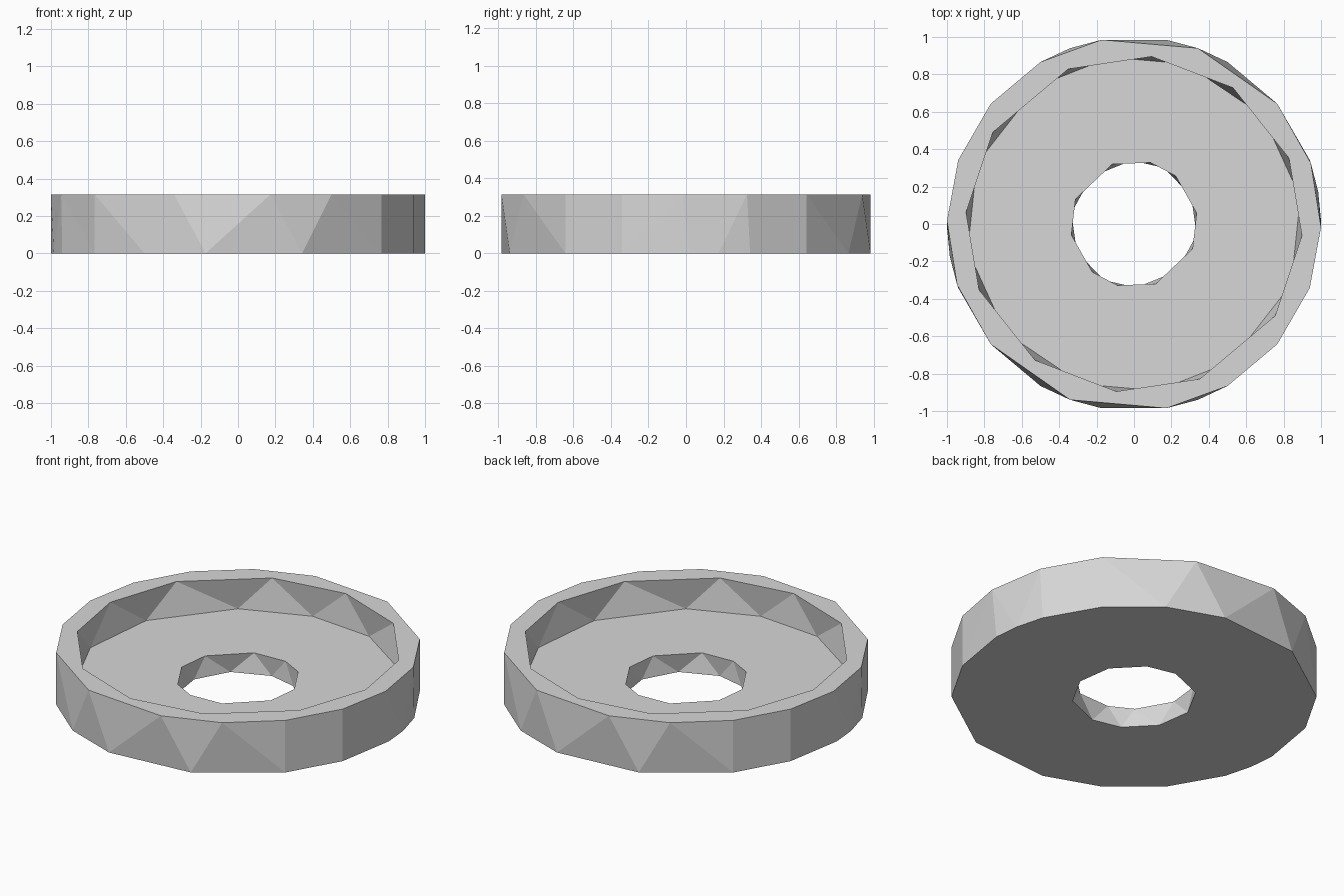
import bpy
import bmesh
from math import sin, cos, radians

cube = bpy.data.objects.get("Cube")
if cube:
    bpy.data.objects.remove(cube, do_unlink=True)

HEIGHT, FLOOR = 0.315, 0.12


def material(name, value):
    mat = bpy.data.materials.new(name)
    mat.use_nodes = True
    colour = (value, value, value, 1.0)
    mat.diffuse_color = colour
    mat.node_tree.nodes["Principled BSDF"].inputs["Base Color"].default_value = colour
    return mat


def ring(bm, radius, z, half_turn):
    """Uneven ring of vertices; the second half repeats the first."""
    angles = half_turn + [a + 180 for a in half_turn]
    verts = [bm.verts.new((radius * cos(radians(a)), radius * sin(radians(a)), z))
             for a in angles]
    return angles + [angles[0] + 360], verts + [verts[0]]


def zip_rings(bm, first, second):
    """Join two rings with a strip of flat triangles, in order of angle."""
    (a, va), (b, vb) = first, second
    i = j = 0
    while i < len(a) - 1 or j < len(b) - 1:
        if j == len(b) - 1 or (i < len(a) - 1 and a[i + 1] <= b[j + 1]):
            bm.faces.new((va[i], va[i + 1], vb[j]))
            i += 1
        else:
            bm.faces.new((va[i], vb[j + 1], vb[j]))
            j += 1


bm = bmesh.new()
# Rings from the underside, over the rim, into the recess and down the hole
rings = [
    ring(bm, 1.0, 0, [1, 10, 20, 40, 60, 80, 110, 140, 160]),
    ring(bm, 1.0, HEIGHT, [-1, 19, 40, 70, 100, 120, 140, 160]),
    ring(bm, 0.9, HEIGHT, [-4, 23, 54, 84, 113, 147]),
    ring(bm, 0.9, FLOOR, [9, 40, 72, 98, 125, 159]),
    ring(bm, 0.34, FLOOR, [10, 49, 75, 110, 157]),
    ring(bm, 0.34, 0, [-10, 26, 62, 92, 132]),
]
for k, current in enumerate(rings):
    zip_rings(bm, current, rings[(k + 1) % len(rings)])

# Merge the level surfaces into clean flat areas and face everything outward
bmesh.ops.recalc_face_normals(bm, faces=bm.faces)
mesh = bpy.data.meshes.new("recessed_disc")
bm.to_mesh(mesh)
bm.free()
mesh.materials.append(material("light_grey", 0.68))
disc = bpy.data.objects.new("recessed_disc", mesh)
bpy.context.collection.objects.link(disc)
